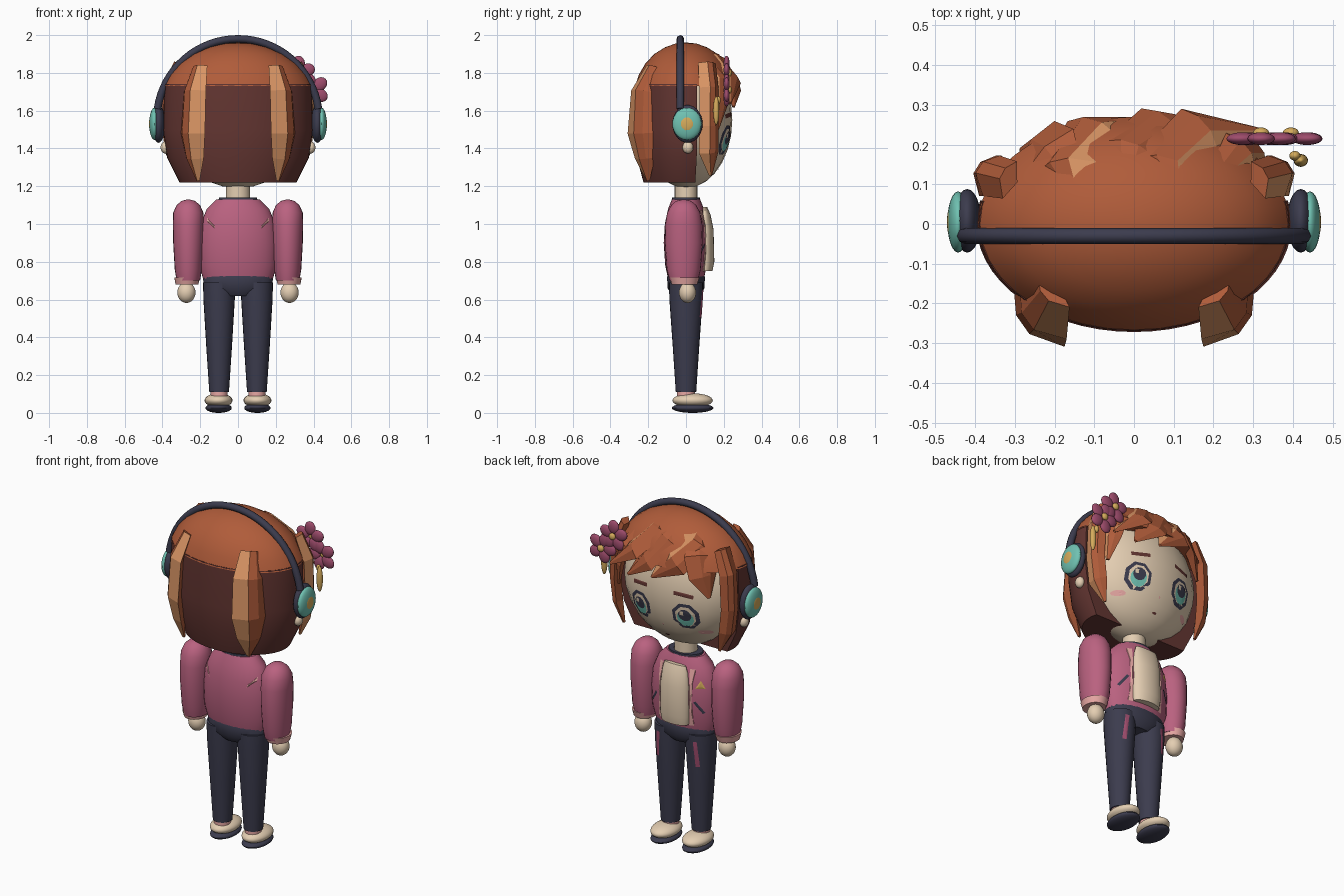
import bpy, bmesh, math
from mathutils import Vector, Matrix
from mathutils.bvhtree import BVHTree

cube = bpy.data.objects.get("Cube")
if cube:
    bpy.data.objects.remove(cube)


def material(name, r, g, b):
    lin = [((c / 255 + 0.055) / 1.055) ** 2.4 for c in (r, g, b)] + [1]
    m = bpy.data.materials.new(name)
    m.use_nodes = True
    m.diffuse_color = lin
    m.node_tree.nodes["Principled BSDF"].inputs["Base Color"].default_value = lin
    return m


HAIR = material("copper hair", 176, 92, 58)
LIGHT = material("hair highlight", 216, 148, 100)
BROWN = material("dark brown hair", 100, 54, 50)
SKIN = material("cream skin", 228, 206, 178)
PINK = material("rose jacket", 186, 98, 128)
PALE = material("pale pink", 232, 168, 164)
NAVY = material("navy", 60, 60, 78)
TEAL = material("teal", 112, 194, 178)
GOLD = material("gold", 214, 172, 92)
PLUM = material("plum petals", 158, 76, 108)


def finish(name, bm, mats, smooth=True, recalc=True):
    if recalc:
        bmesh.ops.recalc_face_normals(bm, faces=bm.faces)
    me = bpy.data.meshes.new(name)
    bm.to_mesh(me)
    bm.free()
    for m in mats:
        me.materials.append(m)
    ob = bpy.data.objects.new(name, me)
    bpy.context.collection.objects.link(ob)
    if smooth:
        bpy.ops.object.select_all(action='DESELECT')
        ob.select_set(True)
        bpy.context.view_layer.objects.active = ob
        bpy.ops.object.shade_smooth_by_angle(angle=math.radians(40))
    return ob


def ball(name, loc, size, mat, tilt=0):
    bm = bmesh.new()
    mx = Matrix.Translation(loc) @ Matrix.Rotation(tilt, 4, 'Y') @ Matrix.Diagonal((*size, 1))
    bmesh.ops.create_uvsphere(bm, u_segments=24, v_segments=14, radius=1, matrix=mx)
    return finish(name, bm, [mat])


def skin_rings(bm, rings):
    """Bridge closed rings of equal length and cap both ends."""
    n = len(rings[0])
    for a, b in zip(rings, rings[1:]):
        for i in range(n):
            j = (i + 1) % n
            bm.faces.new((a[i], a[j], b[j], b[i])).material_index = 0
    bm.faces.new(rings[0])
    bm.faces.new(rings[-1])


def loft(name, sections, mat, cx=0, cy=0, n=24, back_only=False):
    """Stack elliptical sections (z, rx, ry)."""
    angles = [2 * math.pi * i / n for i in range(n)]
    if back_only:
        angles = [math.pi * (0.93 + 1.14 * i / n) for i in range(n + 1)]
    bm = bmesh.new()
    rings = [[bm.verts.new((cx + rx * math.cos(a), cy + ry * math.sin(a), z)) for a in angles]
             for z, rx, ry in sections]
    skin_rings(bm, rings)
    return finish(name, bm, [mat])


def lock(name, path, side=1, streak=True):
    """Faceted tapered hair lock along (x, y, z, width, thickness) with a light streak."""
    shape = [(-1, 0), (-.5, .8), (.1, 1), (1, .2), (0, -.6)]
    bm, rings = bmesh.new(), []
    pts = [Vector(p[:3]) for p in path]
    for i, (p, row) in enumerate(zip(pts, path)):
        t = (pts[min(i + 1, len(pts) - 1)] - pts[max(i - 1, 0)]).normalized()
        out = p - Vector((0, 0, 1.5))
        nrm = (out - t * out.dot(t)).normalized()
        b = t.cross(nrm)
        co = [p + b * u * row[3] + nrm * v * row[4] for u, v in shape]
        rings.append([bm.verts.new((side * c.x, c.y, c.z)) for c in co])
    skin_rings(bm, rings)
    if streak:
        bm.faces.ensure_lookup_table()
        for k in range(len(rings) - 1):
            bm.faces[k * len(shape) + 2].material_index = 1
    return finish(name, bm, [HAIR, LIGHT], smooth=False)


def plate(name, target, outline, mat, lift=.004, face=1):
    """Thin painted patch draped on the +y (face=1) or -y side of a target."""
    me = target.data
    tree = BVHTree.FromPolygons([v.co for v in me.vertices], [p.vertices[:] for p in me.polygons])
    mid = sum((Vector(p) for p in outline), Vector((0, 0))) / len(outline)
    bm = bmesh.new()

    def drape(q):
        hit = tree.ray_cast(Vector((q[0], 2 * face, q[1])), Vector((0, -face, 0)))[0]
        return bm.verts.new((q[0], (hit.y if hit else 0) + lift * face, q[1]))
    rings = [[drape(mid.lerp(Vector(p), f)) for p in outline] for f in (.5, 1)]
    c, n = drape(mid), len(outline)
    for i in range(n):
        j = (i + 1) % n
        bm.faces.new((c, rings[0][i], rings[0][j]))
        bm.faces.new((rings[0][i], rings[1][i], rings[1][j], rings[0][j]))
    for f in bm.faces:
        f.normal_update()
        if f.normal.y * face < 0:
            f.normal_flip()
    return finish(name, bm, [mat], smooth=False, recalc=False)


def oval(x, z, rx, rz, n=12, turn=0):
    c, s = math.cos(turn), math.sin(turn)
    ring = [(rx * math.cos(2 * math.pi * (i + .5) / n), rz * math.sin(2 * math.pi * (i + .5) / n)) for i in range(n)]
    return [(x + u * c - v * s, z + u * s + v * c) for u, v in ring]


def bar(x, z, w, h, turn=0):
    return oval(x, z, w * .7, h * .7, 4, turn)


# Head, neck and hair shell
head = ball("head", (0, 0, 1.55), (.365, .245, .36), SKIN)
loft("neck", [(1.1, .065, .06), (1.26, .062, .06)], SKIN)
loft("back_hair", [(1.22, .31, .225), (1.35, .375, .26), (1.5, .397, .272), (1.74, .39, .268)],
     BROWN, n=32, back_only=True)
loft("hair_cap", [(1.73, .393, .27), (1.79, .362, .25), (1.85, .31, .215), (1.9, .24, .168),
                  (1.935, .16, .112), (1.955, .08, .056), (1.96, .01, .01)], HAIR, n=36)

# Fringe swept across the forehead
lock("fringe_right", [(-.13, .04, 1.92, .01, .01), (-.16, .14, 1.86, .09, .04),
                      (-.09, .225, 1.77, .1, .04), (.04, .26, 1.65, .01, .01)])
lock("fringe_left", [(.12, .04, 1.92, .01, .01), (.09, .14, 1.87, .09, .04),
                     (.17, .22, 1.77, .09, .04), (.33, .23, 1.64, .01, .01)])
lock("fringe_middle", [(-.02, .08, 1.93, .02, .01), (0, .18, 1.86, .08, .03),
                       (.08, .235, 1.74, .09, .035), (.2, .25, 1.62, .01, .01)], streak=False)
lock("fringe_outer_right", [(-.14, .08, 1.9, .03, .01), (-.21, .17, 1.8, .09, .035),
                            (-.24, .19, 1.7, .08, .03), (-.28, .185, 1.58, .01, .01)], streak=False)
lock("fringe_outer_left", [(.2, .1, 1.88, .03, .01), (.27, .17, 1.76, .07, .03),
                           (.3, .17, 1.64, .06, .03), (.32, .165, 1.5, .01, .01)])

# Paired parts
for s, tag in ((1, "left"), (-1, "right")):
    lock(f"back_lock_{tag}", [(.2, -.17, 1.83, .055, .03), (.225, -.225, 1.7, .085, .05),
                              (.235, -.235, 1.48, .095, .05), (.225, -.215, 1.35, .07, .04),
                              (.21, -.2, 1.23, .012, .01)], s)
    lock(f"side_lock_{tag}", [(.31, .11, 1.85, .05, .03), (.355, .12, 1.72, .055, .045),
                              (.365, .12, 1.52, .055, .04), (.35, .12, 1.38, .055, .035),
                              (.31, .13, 1.26, .01, .01)], s, streak=s > 0)
    # Headphone cups and ear
    ball(f"ear_pad_{tag}", (s * .42, .008, 1.53), (.035, .08, .1), NAVY)
    ball(f"ear_cup_{tag}", (s * .443, .005, 1.53), (.027, .077, .085), TEAL)
    ball(f"cup_button_{tag}", (s * .462, .005, 1.53), (.009, .04, .043), GOLD)
    ball(f"ear_lobe_{tag}", (s * .385, .01, 1.405), (.025, .028, .032), SKIN)
    # Face
    ex, ez = s * .145, 1.445
    plate(f"eye_rim_{tag}", head, oval(ex, ez, .077, .083, 8), NAVY, .003)
    plate(f"eye_white_{tag}", head, oval(ex, ez, .057, .064, 8), SKIN, .005)
    plate(f"iris_{tag}", head, oval(ex, ez - .01, .045, .052), TEAL, .007)
    plate(f"pupil_{tag}", head, oval(ex, ez + .01, .036, .036), NAVY, .0085)
    plate(f"eye_glint_{tag}", head, bar(ex + .016, ez + .022, .02, .024), SKIN, .0095)
    plate(f"eyebrow_{tag}", head, bar(s * .14, 1.575, .11, .022, -s * .12), BROWN)
    plate(f"blush_{tag}", head, oval(s * .222, 1.345, .034, .015), PALE)
    # Arm
    loft(f"sleeve_{tag}", [(.7, .062, .075), (.76, .072, .09), (.9, .08, .1), (1.0, .082, .098),
                           (1.06, .08, .088), (1.1, .062, .066), (1.122, .036, .04), (1.13, .006, .006)],
         PINK, cx=s * .263, cy=-.012)
    loft(f"cuff_{tag}", [(.68, .06, .068), (.718, .068, .08)], PALE, cx=s * .27, cy=-.008)
    ball(f"hand_{tag}", (s * .273, .008, .637), (.048, .045, .055), SKIN)
    # Leg and shoe
    leg = loft(f"trouser_leg_{tag}", [(.11, .052, .054), (.35, .068, .07), (.6, .083, .088), (.69, .085, .09)],
               NAVY, cx=s * .1)
    plate(f"trouser_patch_{tag}", leg, bar(s * .125, .58, .022, .15, s * .08), PLUM)
    loft(f"sock_{tag}", [(.07, .045, .048), (.115, .045, .048)], PALE, cx=s * .1)
    ball(f"shoe_{tag}", (s * .103, .035, .066), (.074, .107, .038), SKIN)
    ball(f"sole_{tag}", (s * .103, .035, .026), (.07, .11, .026), NAVY)

plate("nose", head, oval(0, 1.365, .007, .01, 3), PALE)
plate("mouth", head, oval(0, 1.287, .015, .006, 8), BROWN)

# Headband
curve = bpy.data.curves.new("headband", 'CURVE')
curve.dimensions, curve.bevel_depth, curve.bevel_resolution, curve.use_fill_caps = '3D', .02, 2, True
spline = curve.splines.new('POLY')
steps = 32
spline.points.add(steps)
for i, p in enumerate(spline.points):
    a = math.radians(8 + 164 * i / steps)
    p.co = (.43 * math.cos(a), -.03, 1.55 + .43 * math.sin(a), 1)
curve.materials.append(NAVY)
bpy.context.collection.objects.link(bpy.data.objects.new("headband", curve))

# Flowers with a hanging charm
for k, (fx, fz) in enumerate(((.32, 1.8), (.395, 1.71))):
    for i in range(5):
        a = math.radians(90 + 72 * i + 20 * k)
        ball(f"petal_{k}_{i}", (fx + .05 * math.cos(a), .215, fz + .05 * math.sin(a)),
             (.04, .016, .034), PLUM, -a)
    ball(f"flower_centre_{k}", (fx, .23, fz), (.02, .013, .02), GOLD)
ball("charm", (.42, .16, 1.6), (.018, .016, .075), GOLD)
ball("charm_bead", (.405, .172, 1.655), (.014, .012, .02), GOLD)

# Jacket, shirt and waist
torso = loft("jacket", [(.71, .185, .095), (.78, .205, .11), (.9, .208, .118), (1.0, .198, .112),
                        (1.08, .165, .095), (1.13, .115, .075)], PINK, n=32)
loft("collar", [(1.12, .105, .075), (1.14, .1, .074)], NAVY)
loft("hips", [(.62, .1, .07), (.66, .18, .098), (.72, .186, .1), (.735, .18, .095)], NAVY)
loft("shirt_front", [(.75, .085, .04), (.8, .092, .05), (.97, .09, .046), (1.05, .08, .03), (1.09, .07, .012)],
     SKIN, cy=.1)
for s, tag in ((1, "left"), (-1, "right")):
    plate(f"lapel_{tag}", torso, bar(s * .1, .91, .028, .33), PALE)
    plate(f"pocket_{tag}", torso, bar(s * .145, .86, .014, .08, s * .6), NAVY)
    plate(f"back_stripe_{tag}", torso, [(s * .165, 1.035), (s * .165, 1.015), (s * .12, .975), (s * .125, .99)],
          PALE, face=-1)
plate("badge", torso, [(-.172, .97), (-.125, .97), (-.148, 1.015)], GOLD)
